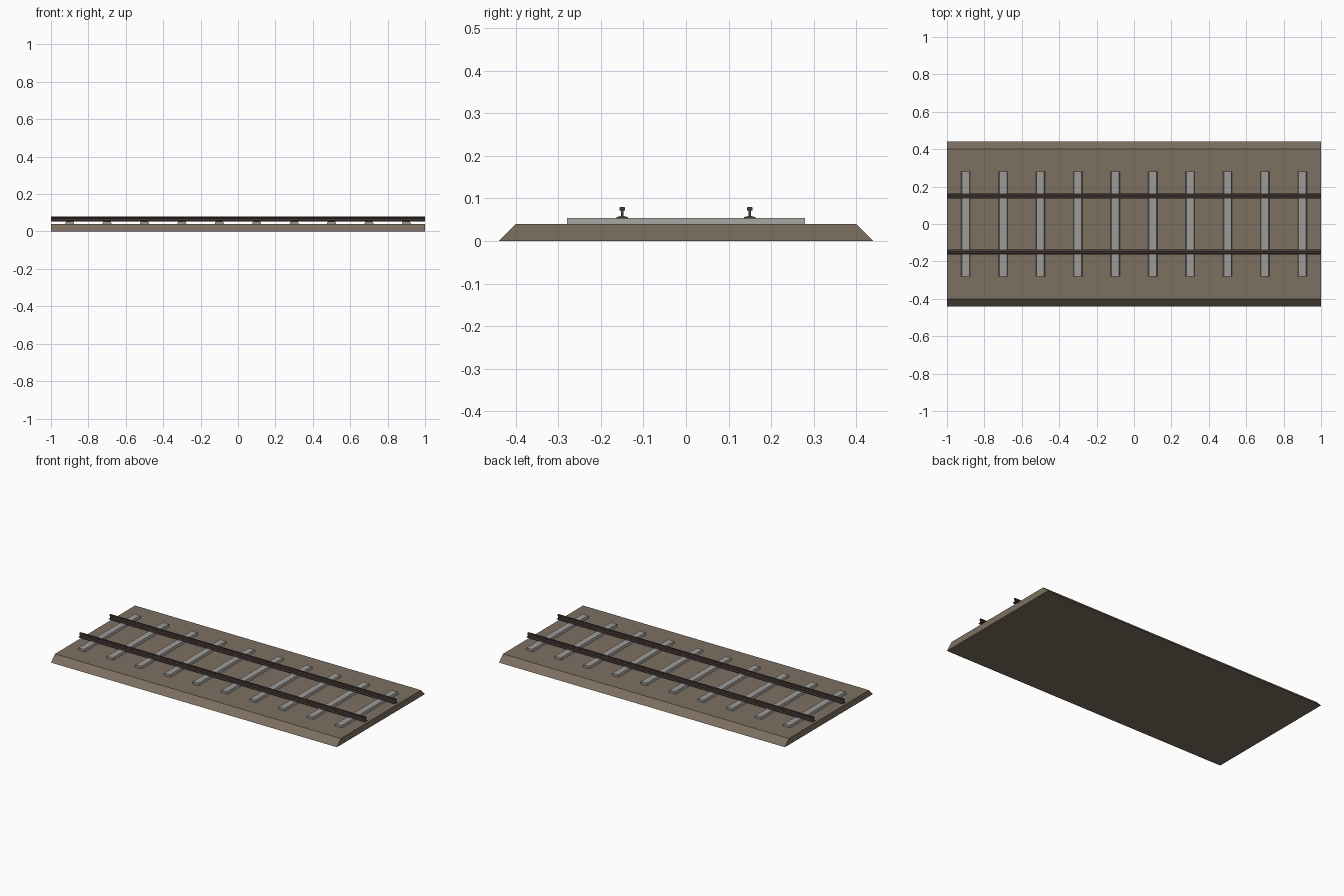
import bpy, bmesh

if "Cube" in bpy.data.objects:
    bpy.data.objects.remove(bpy.data.objects["Cube"])


def material(name, rgb):
    m = bpy.data.materials.new(name)
    m.diffuse_color = (*rgb, 1.0)
    m.use_nodes = True
    m.node_tree.nodes["Principled BSDF"].inputs["Base Color"].default_value = m.diffuse_color
    return m


BALLAST = material("ballast_brown", (0.205, 0.160, 0.120))
CONCRETE = material("concrete_grey", (0.34, 0.33, 0.31))
STEEL = material("rusty_steel", (0.062, 0.043, 0.037))


def extrude(name, profile, axis, start, end, mat):
    """Sweep a closed (side, z) profile along the x or y axis, with end caps."""
    bm = bmesh.new()

    def point(s, z, t):
        return (t, s, z) if axis == "x" else (s, t, z)

    a = [bm.verts.new(point(s, z, start)) for s, z in profile]
    b = [bm.verts.new(point(s, z, end)) for s, z in profile]
    n = len(profile)
    for i in range(n):
        j = (i + 1) % n
        bm.faces.new((a[i], a[j], b[j], b[i]))
    bm.faces.new(a[::-1])
    bm.faces.new(b)
    bmesh.ops.recalc_face_normals(bm, faces=bm.faces)
    me = bpy.data.meshes.new(name)
    bm.to_mesh(me)
    bm.free()
    me.materials.append(mat)
    ob = bpy.data.objects.new(name, me)
    bpy.context.collection.objects.link(ob)
    return ob


# Gravel bed with sloped shoulders
extrude("ballast_bed", [(-0.44, 0), (0.44, 0), (0.40, 0.04), (-0.40, 0.04)],
        "x", -1, 1, BALLAST)

# Ten sleepers with slightly sloped sides
for i in range(10):
    x = -0.9 + 0.2 * i
    extrude(f"sleeper_{i + 1}",
            [(x - 0.025, 0.038), (x + 0.025, 0.038), (x + 0.020, 0.054), (x - 0.020, 0.054)],
            "y", -0.28, 0.28, CONCRETE)

# Two rails: foot, web and head, mirrored from one half profile
half = [(0.0140, 0.0535), (0.0140, 0.0560), (0.0025, 0.0590),
        (0.0025, 0.0700), (0.0065, 0.0725), (0.0065, 0.0785), (0.0050, 0.0800)]
rail = half + [(-s, z) for s, z in reversed(half)]
for name, y in (("front_rail", -0.15), ("back_rail", 0.15)):
    extrude(name, [(s + y, z) for s, z in rail], "x", -1, 1, STEEL)
